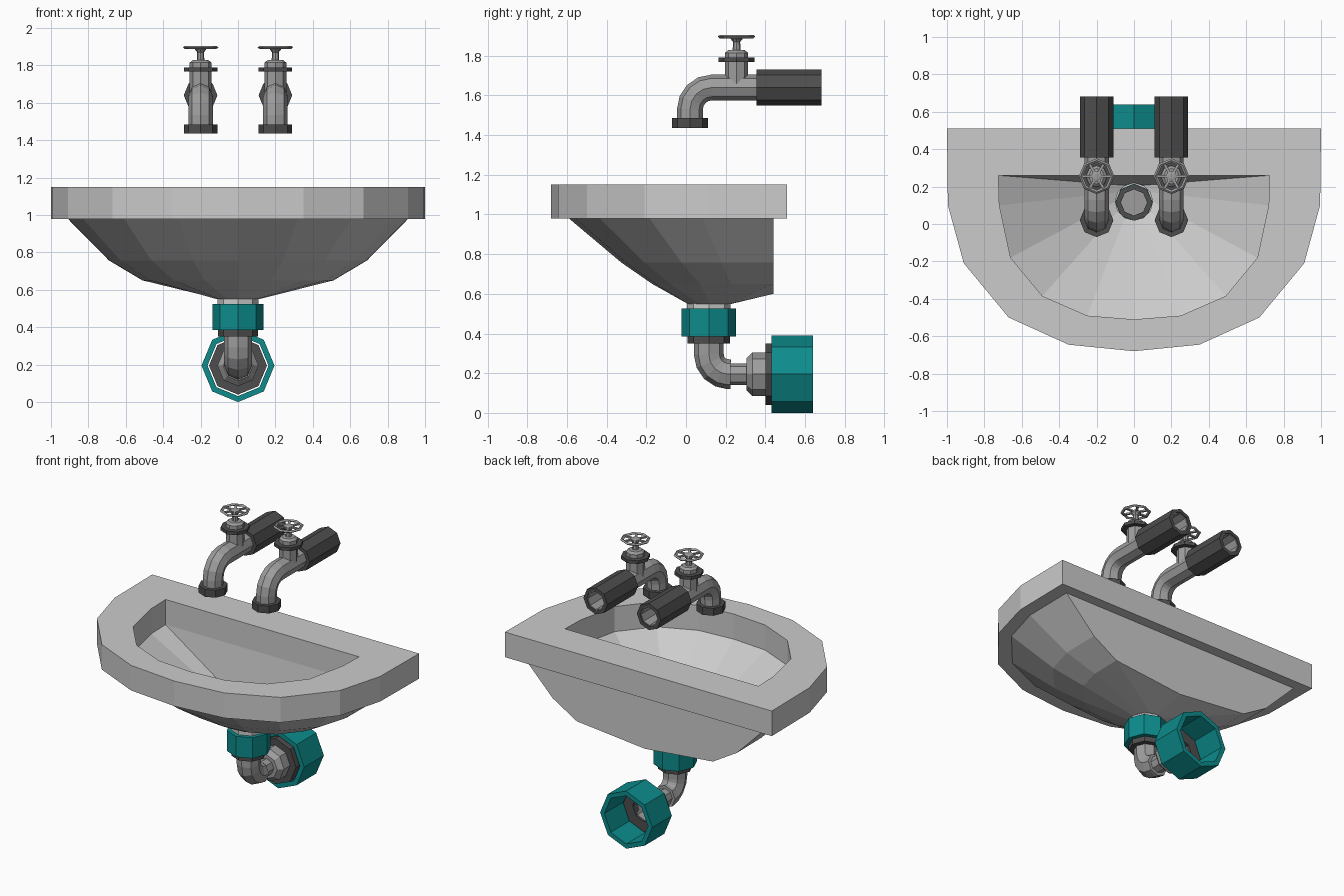
import bpy, bmesh, math
from mathutils import Vector, Matrix

if "Cube" in bpy.data.objects:
    bpy.data.objects.remove(bpy.data.objects["Cube"])


def material(name, rgb):
    m = bpy.data.materials.new(name)
    m.diffuse_color = (*rgb, 1)
    m.use_nodes = True
    m.node_tree.nodes["Principled BSDF"].inputs["Base Color"].default_value = m.diffuse_color
    return m


CERAMIC = material("light_grey_ceramic", (0.60, 0.60, 0.60))
STEEL = material("mid_grey_metal", (0.34, 0.34, 0.34))
DARK = material("dark_grey_metal", (0.075, 0.075, 0.075))
TEAL = material("teal_plastic", (0.004, 0.26, 0.26))


def loft(name, rings, mat, closed=False):
    """Skin rings of equal length; either cap the ends or join last to first."""
    bm = bmesh.new()
    vs = [[bm.verts.new(p) for p in ring] for ring in rings]
    n = len(vs[0])
    for k in range(len(vs) if closed else len(vs) - 1):
        a, b = vs[k], vs[(k + 1) % len(vs)]
        for i in range(n):
            j = (i + 1) % n
            bm.faces.new((a[i], a[j], b[j], b[i]))
    if not closed:
        bm.faces.new(vs[0])
        bm.faces.new(vs[-1])
    bmesh.ops.recalc_face_normals(bm, faces=bm.faces)
    mesh = bpy.data.meshes.new(name)
    bm.to_mesh(mesh)
    bm.free()
    mesh.materials.append(mat)
    ob = bpy.data.objects.new(name, mesh)
    bpy.context.collection.objects.link(ob)
    return ob


def lathe(name, profile, mat, axis, x, c, closed=False, sides=8):
    """Turn (radius, height) points about a z axis at y=c, or a y axis at z=c."""
    rings = []
    for r, h in profile:
        ring = []
        for i in range(sides):
            a = 2 * math.pi * i / sides
            u, v = r * math.cos(a), r * math.sin(a)
            ring.append((x + u, c + v, h) if axis == 'z' else (x + u, h, c + v))
        rings.append(ring)
    return loft(name, rings, mat, closed)


def sweep(name, path, r, mat, x=0, sides=8):
    """Pipe along a path of (y, z) points."""
    pts = [Vector((x, y, z)) for y, z in path]
    rings = []
    for k, p in enumerate(pts):
        t = (pts[min(k + 1, len(pts) - 1)] - pts[max(k - 1, 0)]).normalized()
        ax, nrm = Vector((1, 0, 0)), Vector((1, 0, 0)).cross(t)
        rings.append([p + r * (math.cos(a) * ax + math.sin(a) * nrm)
                      for a in (2 * math.pi * i / sides for i in range(sides))])
    return loft(name, rings, mat)


def arc(cy, cz, r, a0, a1, n=4):
    return [(cy + r * math.cos(math.radians(a0 + (a1 - a0) * i / n)),
             cz + r * math.sin(math.radians(a0 + (a1 - a0) * i / n))) for i in range(n + 1)]


# ---- basin: one closed loft, outside of the rim, bowl, drain and inside ----
def outline(half):
    """Mirror half a D-shaped outline (back corner to front) and add the back middle."""
    return half + [(-x, y) for x, y in reversed(half[:-1])] + [(0, half[0][1])]


RIM = outline([(1, .51), (.995, .1), (.91, -.21), (.67, -.5), (.35, -.645), (0, -.68)])
OPENING = outline([(.725, .26), (.72, .1), (.66, -.18), (.49, -.385), (.25, -.49), (0, -.51)])


def level(pts, z):
    return [(x, y, z) for x, y in pts]


def bowl(sx, front, z, back_z):
    ring = [(x * sx, front + (y + .68) / 1.19 * (.44 - front), z) for x, y in RIM]
    ring[-1] = (0, .44, back_z)
    return ring


def drain(r, z):
    angles = [math.radians(60 - 30 * i) for i in range(12)]
    return [(r * math.cos(a), .12 + r * math.sin(a), z) for a in angles]


loft("basin", [
    level(RIM, 1.15), level(RIM, .98),
    bowl(.91, -.59, .98, .98), bowl(.69, -.325, .757, .757), bowl(.51, -.17, .65, .60),
    drain(.112, .55), drain(.1, .55), drain(.1, .575),
    level(OPENING, .98), level(OPENING, 1.15)], CERAMIC, closed=True)

# ---- drain and waste pipe ----
PY, PZ = .115, .195
lathe("drain_collar", [(.11, .51), (.11, .56), (.098, .56), (.098, .51)], CERAMIC, 'z', 0, PY, True)
lathe("drain_nut", [(.137, .385), (.137, .525), (.096, .525), (.096, .385)], TEAL, 'z', 0, PY, True)
lathe("drain_washer", [(.108, .35), (.108, .39), (.07, .39), (.07, .35)], DARK, 'z', 0, PY, True)
sweep("waste_elbow", [(PY, .38)] + arc(PY + .1, PZ + .1, .1, 180, 270) + [(.225, PZ)], .075, STEEL)
lathe("waste_outlet", [(.055, .2), (.055, .305), (.08, .305), (.11, .335), (.11, .43),
                       (.085, .43), (.085, .34), (.05, .32)], STEEL, 'y', 0, PZ)
lathe("outlet_washer", [(.155, .4), (.155, .45), (.085, .45), (.085, .4)], DARK, 'y', 0, PZ, True)
lathe("outlet_nut", [(.195, .43), (.195, .64), (.163, .64), (.163, .43)], TEAL, 'y', 0, PZ, True)

# ---- two matching taps ----
TZ, VY = 1.64, .255
for side, x in (("left", -.2), ("right", .2)):
    # spout, nozzle and supply sleeve
    sweep(side + "_spout", [(.02, 1.47)] + arc(.13, TZ - .11, .11, 180, 90) + [(.4, TZ)], .065, STEEL, x)
    lathe(side + "_nozzle", [(.09, 1.435), (.09, 1.485), (.055, 1.485), (.055, 1.435)],
          DARK, 'z', x, .02, True)
    lathe(side + "_sleeve", [(.09, .355), (.09, .683), (.066, .683), (.066, .355)],
          DARK, 'y', x, TZ, True)
    lathe(side + "_sleeve_liner", [(.067, .36), (.067, .678), (.06, .678), (.06, .36)],
          STEEL, 'y', x, TZ, True)
    # valve
    lathe(side + "_valve_body", [(.058, TZ), (.058, 1.775)], STEEL, 'z', x, VY)
    lathe(side + "_valve_flange", [(.09, 1.768), (.09, 1.79)], DARK, 'z', x, VY)
    lathe(side + "_bonnet", [(.058, 1.79), (.058, 1.815), (.042, 1.828), (.02, 1.83),
                             (.018, 1.87), (.03, 1.885), (.03, 1.9), (.015, 1.904)], STEEL, 'z', x, VY)
    # handwheel rim and spokes
    lathe(side + "_handwheel", [(.095, 1.897), (.085, 1.905), (.073, 1.897), (.085, 1.888)],
          STEEL, 'z', x, VY, True)
    bm = bmesh.new()
    for k in range(3):
        m = (Matrix.Translation((x, VY, 1.896)) @ Matrix.Rotation(k * math.pi / 3, 4, 'Z')
             @ Matrix.Diagonal((.156, .014, .010, 1)))
        bmesh.ops.create_cube(bm, size=1, matrix=m)
    mesh = bpy.data.meshes.new(side + "_spokes")
    bm.to_mesh(mesh)
    bm.free()
    mesh.materials.append(STEEL)
    bpy.context.collection.objects.link(bpy.data.objects.new(side + "_spokes", mesh))
